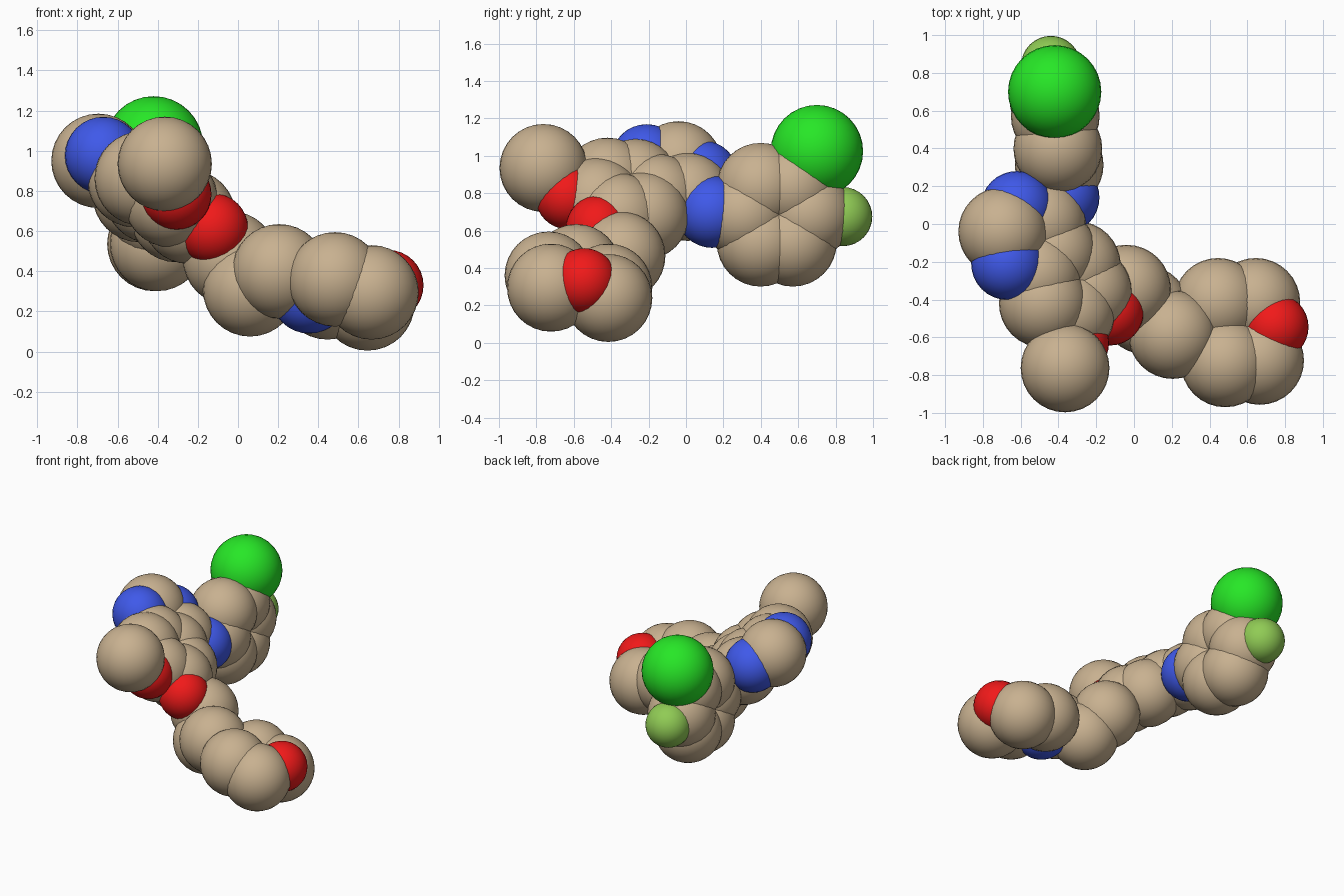
import bpy, math

if "Cube" in bpy.data.objects:
    bpy.data.objects.remove(bpy.data.objects["Cube"])


def material(name, rgb):
    m = bpy.data.materials.new(name)
    m.diffuse_color = (*rgb, 1)
    m.use_nodes = True
    m.node_tree.nodes["Principled BSDF"].inputs["Base Color"].default_value = m.diffuse_color
    return m


# element: radius, material
KIND = {
    "carbon": (0.235, material("tan", (0.58, 0.44, 0.28))),
    "nitrogen": (0.192, material("blue", (0.05, 0.10, 0.82))),
    "oxygen": (0.176, material("red", (0.88, 0.01, 0.01))),
    "chlorine": (0.247, material("green", (0.02, 0.80, 0.02))),
    "fluorine": (0.158, material("light_green", (0.28, 0.60, 0.09))),
}


def atom(part, kind, pos):
    radius, mat = KIND[kind]
    bpy.ops.mesh.primitive_uv_sphere_add(segments=32, ring_count=16, radius=radius, location=pos)
    ob = bpy.context.object
    ob.name = f"{part}_{kind}"
    ob.data.materials.append(mat)
    bpy.ops.object.shade_smooth()


# upright six-carbon ring with its two halogen balls
for i in range(6):
    a = math.radians(60 * i)
    y, z = 0.172 * math.cos(a), 0.172 * math.sin(a)
    atom("upright_ring", "carbon", (-0.41 - 0.08 * y, 0.485 + y, 0.685 + z))
atom("ring_top", "chlorine", (-0.42, 0.70, 1.025))
atom("ring_end", "fluorine", (-0.44, 0.838, 0.675))

# bridge between the upright ring and the double ring
atom("bridge", "nitrogen", (-0.375, 0.14, 0.70))

# fused double ring
for kind, pos in [
    ("nitrogen", (-0.67, -0.21, 0.977)),
    ("carbon", (-0.695, -0.04, 0.95)),
    ("nitrogen", (-0.62, 0.088, 0.89)),
    ("carbon", (-0.49, 0.01, 0.78)),
    ("carbon", (-0.43, -0.155, 0.775)),
    ("carbon", (-0.515, -0.27, 0.855)),
    ("carbon", (-0.305, -0.22, 0.68)),
    ("carbon", (-0.245, -0.36, 0.672)),
    ("carbon", (-0.335, -0.47, 0.755)),
    ("carbon", (-0.48, -0.42, 0.862)),
]:
    atom("double_ring", kind, pos)

# short side arm
atom("short_arm", "oxygen", (-0.308, -0.63, 0.783))
atom("short_arm_end", "carbon", (-0.365, -0.762, 0.935))

# long arm
atom("long_arm", "oxygen", (-0.125, -0.467, 0.612))
for pos in [(-0.04, -0.345, 0.465), (0.06, -0.455, 0.31), (0.205, -0.585, 0.40)]:
    atom("long_arm", "carbon", pos)

# puckered end ring
atom("end_ring", "nitrogen", (0.355, -0.565, 0.282))
for pos in [(0.445, -0.415, 0.295), (0.645, -0.415, 0.24),
            (0.483, -0.735, 0.36), (0.665, -0.722, 0.295)]:
    atom("end_ring", "carbon", pos)
atom("end_ring", "oxygen", (0.748, -0.545, 0.33))
